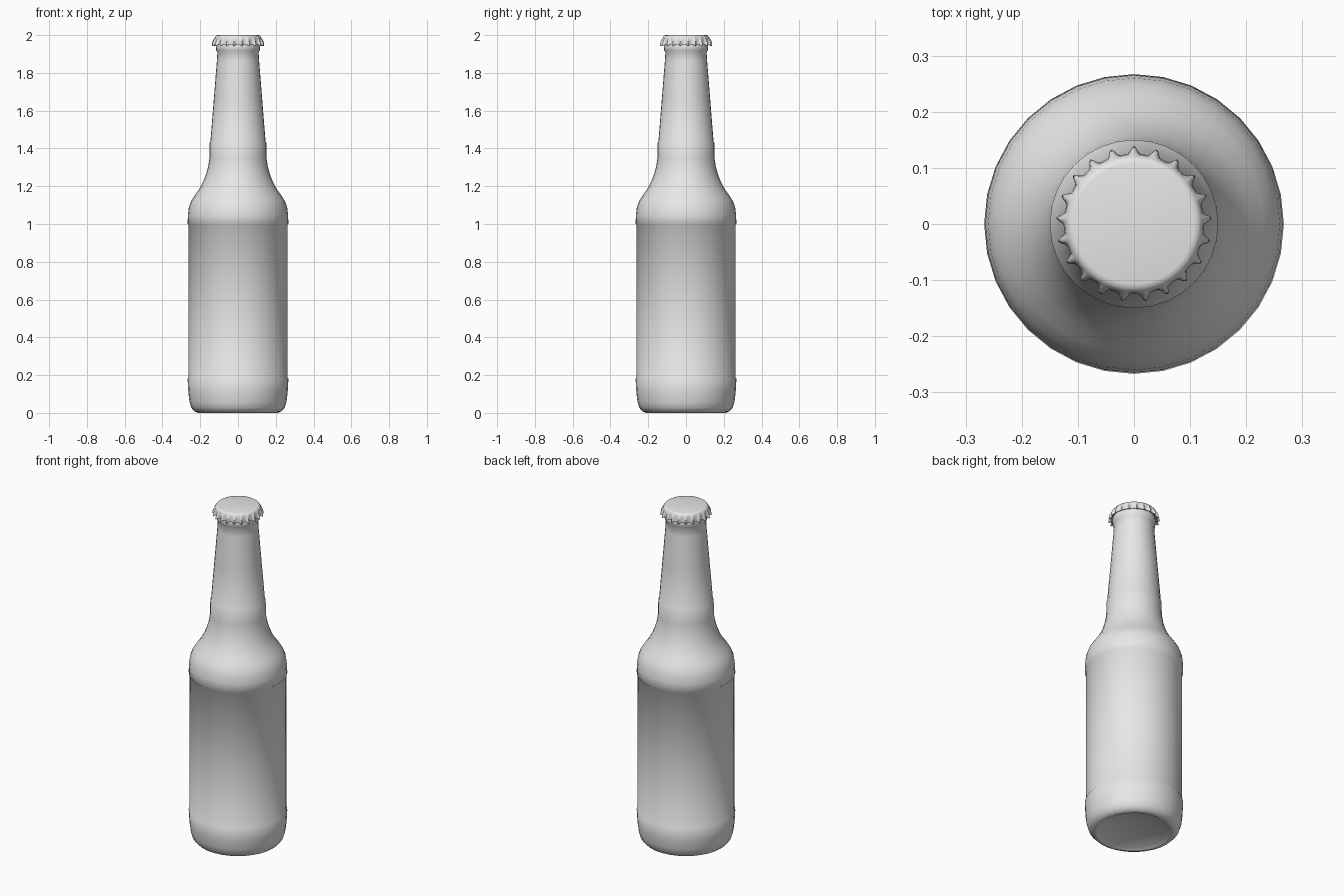
import bpy, bmesh, math

cube = bpy.data.objects.get("Cube")
if cube:
    bpy.data.objects.remove(cube, do_unlink=True)

grey = bpy.data.materials.new("plain_grey")
grey.use_nodes = True
grey.diffuse_color = (0.8, 0.8, 0.8, 1)
grey.node_tree.nodes["Principled BSDF"].inputs["Base Color"].default_value = (0.8, 0.8, 0.8, 1)


def loft(name, rows, count, shape, angle, cap_start=False, cap_end=False):
    """Skin rings of points; shape(row, angle) gives radius and height."""
    bm = bmesh.new()
    rings = []
    for row in rows:
        ring = []
        for i in range(count):
            a = math.pi / 2 + math.tau * i / count
            r, z = shape(row, a)
            ring.append(bm.verts.new((r * math.cos(a), r * math.sin(a), z)))
        rings.append(ring)
    for low, high in zip(rings, rings[1:]):
        for i in range(count):
            j = (i + 1) % count
            bm.faces.new((low[i], low[j], high[j], high[i]))
    if cap_start:
        bm.faces.new(rings[0][::-1])
    if cap_end:
        bm.faces.new(rings[-1])
    bmesh.ops.recalc_face_normals(bm, faces=bm.faces)
    mesh = bpy.data.meshes.new(name)
    bm.to_mesh(mesh)
    bm.free()
    mesh.materials.append(grey)
    obj = bpy.data.objects.new(name, mesh)
    bpy.context.collection.objects.link(obj)
    bpy.ops.object.select_all(action="DESELECT")
    bpy.context.view_layer.objects.active = obj
    obj.select_set(True)
    bpy.ops.object.shade_smooth_by_angle(angle=math.radians(angle))
    return obj


def turned(row, a):
    return row


# Glass body: shallow hollow base, heel, recessed label wall, shoulder, neck, lip
glass = [(0.185, 0.012), (0.2, 0.003), (0.21, 0), (0.23, 0.008), (0.247, 0.027),
         (0.257, 0.06), (0.263, 0.11), (0.267, 0.18), (0.262, 0.188),
         (0.262, 0.995), (0.267, 1.0), (0.265, 1.05), (0.26, 1.09),
         (0.249, 1.12), (0.23, 1.15), (0.205, 1.185), (0.186, 1.22),
         (0.17, 1.26), (0.158, 1.305), (0.151, 1.35), (0.15, 1.43),
         (0.146, 1.437), (0.128, 1.66), (0.112, 1.86), (0.109, 1.91), (0.115, 1.918),
         (0.117, 1.935), (0.115, 1.955), (0.105, 1.975)]
loft("bottle", glass, 32, turned, 50, cap_start=True, cap_end=True)

# Crown cap: round top flowing into a skirt of narrow pleats
TEETH = 21


def pleated(row, a):
    r, z, amount = row
    ridge = (0.5 + 0.5 * math.cos(TEETH * (a - math.pi / 2))) ** 3
    return r + 0.014 * amount * ridge, z + 0.009 * amount * (1 - ridge) * (z < 1.95)


crown = [(0.113, 1.962, 0), (0.121, 1.943, 0.9), (0.125, 1.942, 1),
         (0.125, 1.957, 0.95), (0.124, 1.972, 0.65), (0.123, 1.983, 0.2),
         (0.12, 1.992, 0), (0.115, 1.998, 0), (0.107, 2.0, 0)]
loft("crown_cap", crown, TEETH * 10, pleated, 50, cap_end=True)
